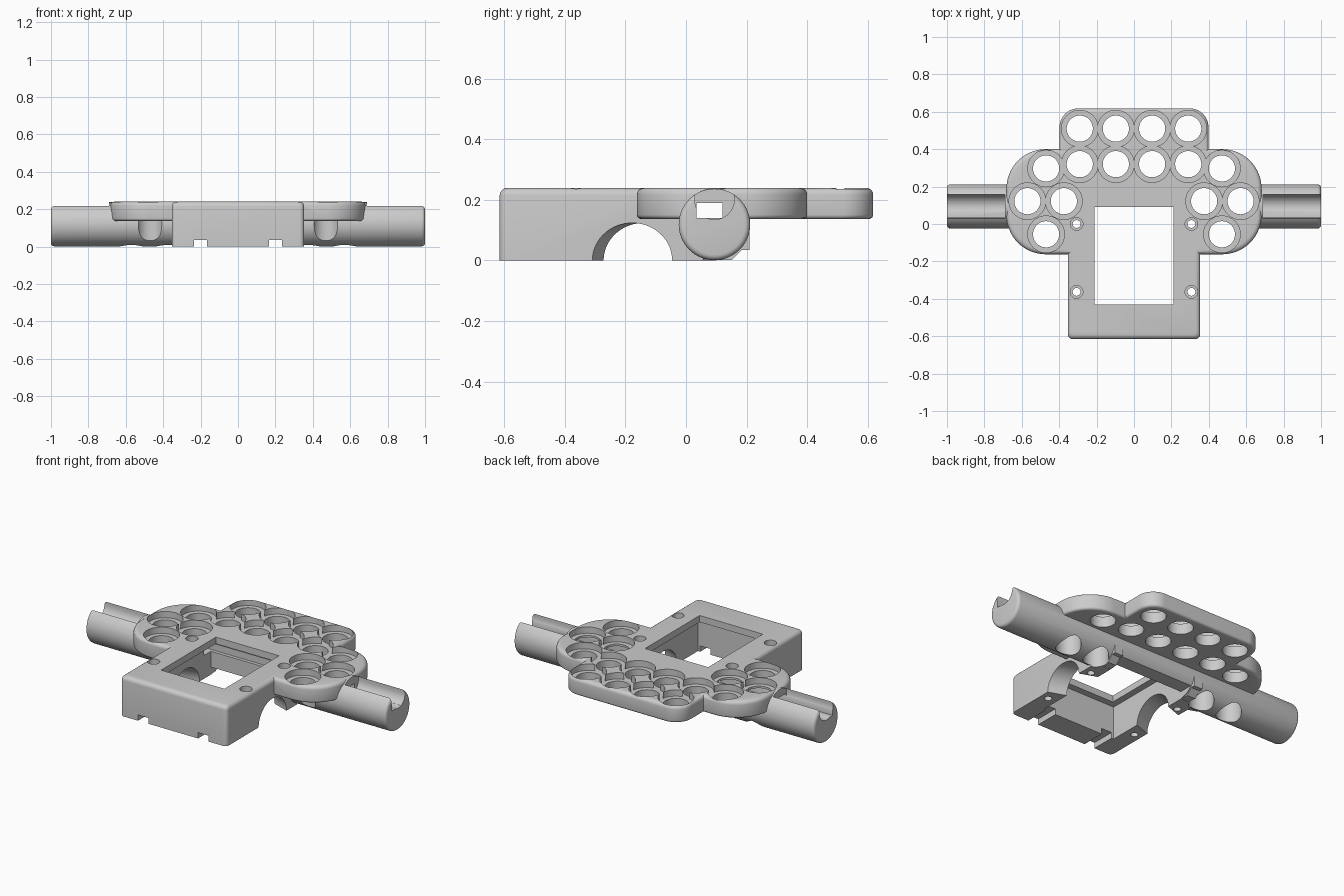
import bpy, bmesh, math
from mathutils import Vector

cube = bpy.data.objects.get("Cube")
if cube:
    bpy.data.objects.remove(cube, do_unlink=True)

grey = bpy.data.materials.new("light grey")
grey.use_nodes = True
grey.diffuse_color = (0.6, 0.6, 0.6, 1)
grey.node_tree.nodes["Principled BSDF"].inputs["Base Color"].default_value = (0.6, 0.6, 0.6, 1)


def finish(name, bm):
    bmesh.ops.recalc_face_normals(bm, faces=bm.faces)
    me = bpy.data.meshes.new(name)
    bm.to_mesh(me)
    bm.free()
    me.materials.append(grey)
    ob = bpy.data.objects.new(name, me)
    bpy.context.scene.collection.objects.link(ob)
    return ob


def prism(name, points, offset):
    """Closed outline swept along an offset."""
    bm = bmesh.new()
    near = [bm.verts.new(p) for p in points]
    far = [bm.verts.new(Vector(p) + Vector(offset)) for p in points]
    for i in range(len(near)):
        j = (i + 1) % len(near)
        bm.faces.new((near[i], near[j], far[j], far[i]))
    bm.faces.new(near)
    bm.faces.new(far)
    return finish(name, bm)


def box(name, x0, x1, y0, y1, z0, z1):
    return prism(name, [(x0, y0, z0), (x1, y0, z0), (x1, y1, z0), (x0, y1, z0)], (0, 0, z1 - z0))


def rod(name, a, b, r, n=48, soft=0):
    """Cylinder between two points, with optional softened ends."""
    a, b = Vector(a), Vector(b)
    bm = bmesh.new()
    bmesh.ops.create_cone(bm, cap_ends=True, segments=n, radius1=r, radius2=r, depth=(b - a).length)
    if soft:
        rims = [e for e in bm.edges if any(len(f.verts) > 4 for f in e.link_faces)]
        bmesh.ops.bevel(bm, geom=rims, offset=soft, segments=4, profile=0.5, affect="EDGES")
    turn = Vector((0, 0, 1)).rotation_difference(b - a).to_matrix()
    bmesh.ops.rotate(bm, matrix=turn, verts=bm.verts)
    bmesh.ops.translate(bm, vec=(a + b) / 2, verts=bm.verts)
    return finish(name, bm)


def slab(name, x, y0, y1, z0, z1, r, top, bottom=0):
    """Rounded rectangle with softened rims; r is (front, back) corner radius."""
    pts = []
    for sx, cy, rad, start in ((1, y0 + r[0], r[0], 270), (1, y1 - r[1], r[1], 0),
                               (-1, y1 - r[1], r[1], 90), (-1, y0 + r[0], r[0], 180)):
        steps = 16 if rad > 0.05 else 6
        for i in range(steps + 1):
            a = math.radians(start + 90 * i / steps)
            pts.append((sx * (x - rad) + rad * math.cos(a), cy + rad * math.sin(a)))
    turns = [math.pi / 8 * i for i in range(5)]
    rings = [(0, z0)]
    if bottom:
        rings = [(bottom * (1 - math.sin(t)), z0 + bottom * (1 - math.cos(t))) for t in turns]
    rings += [(top * (1 - math.cos(t)), z1 - top * (1 - math.sin(t))) for t in turns]
    cy, half = (y0 + y1) / 2, (y1 - y0) / 2
    bm = bmesh.new()
    loops = [[bm.verts.new((px * (x - d) / x, cy + (py - cy) * (half - d) / half, z)) for px, py in pts]
             for d, z in rings]
    n = len(pts)
    for lo, hi in zip(loops, loops[1:]):
        for i in range(n):
            bm.faces.new((lo[i], lo[(i + 1) % n], hi[(i + 1) % n], hi[i]))
    bm.faces.new(loops[0])
    bm.faces.new(loops[-1])
    return finish(name, bm)


def volume(mesh):
    bm = bmesh.new()
    bm.from_mesh(mesh)
    v = bm.calc_volume(signed=True)
    bm.free()
    return v


def combine(target, tool, operation):
    """Boolean step; a solver is accepted only if the volume change is plausible."""
    before, limit = volume(target.data), volume(tool.data) * 1.01
    sign = 1 if operation == "UNION" else -1
    original = target.data
    bpy.context.view_layer.objects.active = target
    for solver in ("MANIFOLD", "EXACT", "FLOAT"):
        target.data = original.copy()
        mod = target.modifiers.new("join", "BOOLEAN")
        mod.operation, mod.solver, mod.object = operation, solver, tool
        bpy.ops.object.modifier_apply(modifier=mod.name)
        if 1e-7 < sign * (volume(target.data) - before) <= limit:
            break
    else:
        target.data = original
    bpy.data.objects.remove(tool, do_unlink=True)


# Solid parts: front housing, crossbar handle, button plate lobes and rear block
TY, TZ = 0.094, 0.119
body = slab("controller_housing", 0.354, -0.615, 0.10, 0, 0.24, (0.025, 0.025), 0.025)
combine(body, rod("crossbar", (-1, TY, TZ), (1, TY, TZ), 0.118, 64, 0.018), "UNION")
combine(body, slab("lobes", 0.682, -0.162, 0.4, 0.137, 0.24, (0.21, 0.21), 0.022, 0.014), "UNION")
combine(body, slab("rear_block", 0.398, -0.1, 0.618, 0.137, 0.24, (0.02, 0.1), 0.022, 0.014), "UNION")

# Chamfered tabs behind the bar
for s in (-1, 1):
    tab = prism("tab", [(s * 0.253, y, z) for y, z in
                ((0.06, 0.001), (0.15, 0.001), (0.185, 0.035), (0.21, 0.035), (0.21, 0.17), (0.06, 0.17))],
                (s * 0.057, 0, 0))
    combine(body, tab, "UNION")

# Hollow inside, trimmed bar middle, top window and wire channel
combine(body, box("cavity", -0.25, 0.25, -0.47, 0.1, -0.1, 0.2), "DIFFERENCE")
combine(body, box("under_cut", -0.249, 0.249, 0.05, 0.3, -0.1, 0.045), "DIFFERENCE")
combine(body, box("window", -0.21, 0.21, -0.43, 0.09, -0.11, 0.4), "DIFFERENCE")
combine(body, box("channel", -1.1, 1.1, 0.035, 0.12, 0.14, 0.19), "DIFFERENCE")

for s in (-1, 1):
    # Open U slot along each handle
    arc = [math.pi + math.pi * i / 16 for i in range(17)]
    slot = prism("slot", [(s * 0.69, TY + 0.065 * math.cos(a), 0.2 + 0.065 * math.sin(a)) for a in arc]
                 + [(s * 0.69, TY + 0.065, 0.4), (s * 0.69, TY - 0.065, 0.4)], (s * 0.5, 0, 0))
    combine(body, slot, "DIFFERENCE")
    # Slanted arch through each side wall
    combine(body, rod("arch", (s * 0.455, -0.214, 0), (s * 0.2, -0.122, 0), 0.124, 64), "DIFFERENCE")
    # Cable notch in the front wall
    combine(body, box("notch", s * 0.2 - 0.035, s * 0.2 + 0.035, -0.8, -0.4, -0.1, 0.035), "DIFFERENCE")
    # Screw holes with countersunk seats
    for y in (0, -0.363):
        combine(body, rod("screw", (s * 0.307, y, -0.1), (s * 0.307, y, 0.4), 0.021, 24), "DIFFERENCE")
        combine(body, rod("seat", (s * 0.307, y, 0.205), (s * 0.307, y, 0.4), 0.034, 24), "DIFFERENCE")

# Button holes with shallow counterbores
spots = [(0.097, 0.51), (0.29, 0.51), (0.097, 0.32), (0.29, 0.32),
         (0.47, 0.297), (0.57, 0.122), (0.375, 0.122), (0.47, -0.055)]
for x, y in spots:
    for s in (-1, 1):
        combine(body, rod("bore", (s * x, y, 0.202), (s * x, y, 0.4), 0.098), "DIFFERENCE")
        combine(body, rod("hole", (s * x, y, -0.1), (s * x, y, 0.3), 0.07), "DIFFERENCE")

# Smooth the curves, keep the edges crisp
bpy.ops.object.select_all(action="DESELECT")
body.select_set(True)
bpy.context.view_layer.objects.active = body
bpy.ops.object.shade_smooth_by_angle(angle=math.radians(30))
